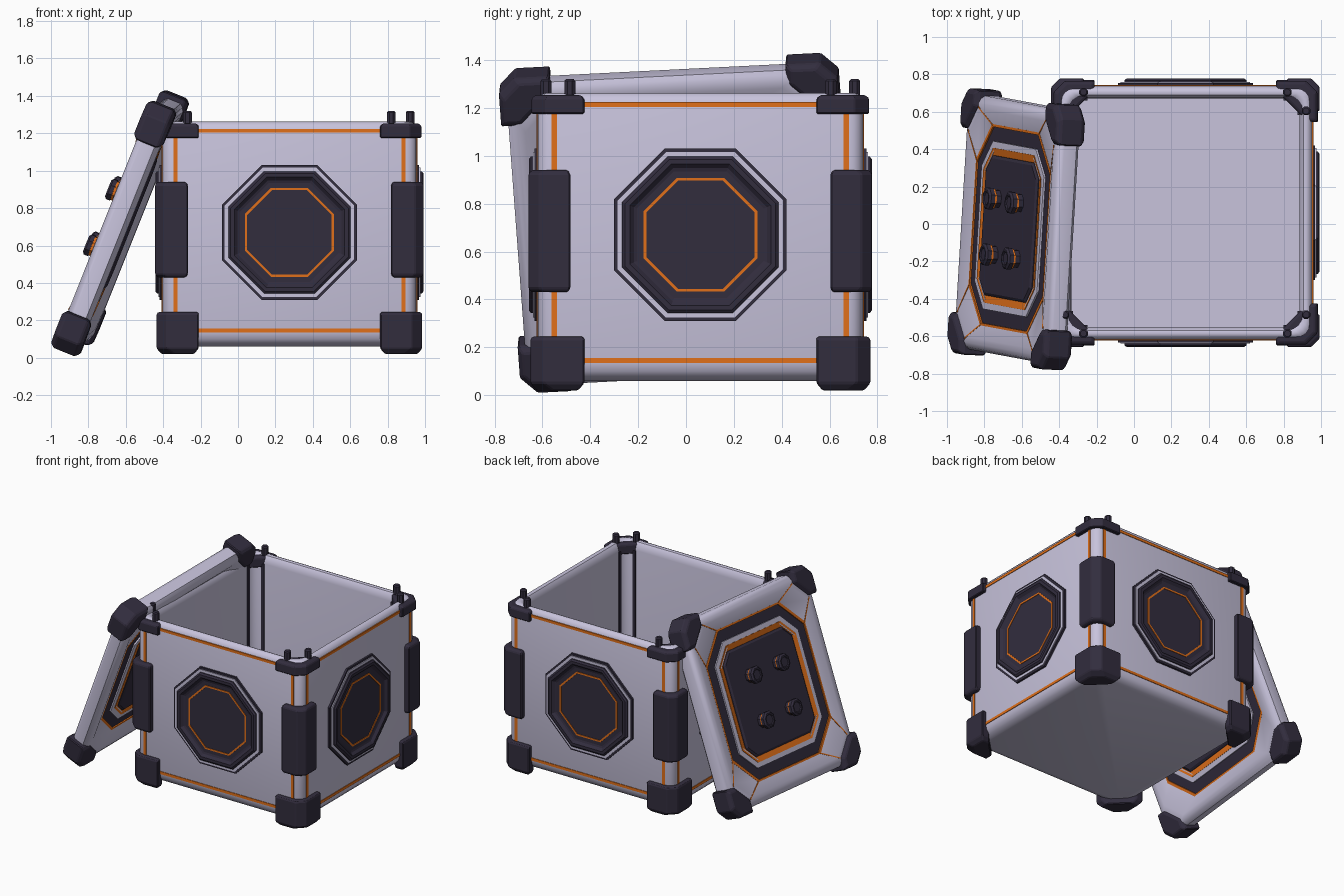
import bpy, bmesh, math
from mathutils import Matrix, Vector

if "Cube" in bpy.data.objects:
    bpy.data.objects.remove(bpy.data.objects["Cube"])


def material(name, col):
    m = bpy.data.materials.new(name)
    m.diffuse_color = (*col, 1)
    m.use_nodes = True
    m.node_tree.nodes["Principled BSDF"].inputs["Base Color"].default_value = m.diffuse_color
    return m


LIGHT = material("pale_shell", (0.58, 0.55, 0.72))
DARK = material("dark_trim", (0.032, 0.026, 0.048))
ORANGE = material("orange_line", (0.75, 0.16, 0.01))
T, R = Matrix.Translation, Matrix.Rotation


def square(half, corner, z, seg=1):
    """Square ring with cut (seg=1) or rounded corners."""
    c, pts = half - corner, []
    for k in range(4):
        for i in range(seg + 1):
            a = k * math.pi / 2 + i / seg * math.pi / 2
            sx, sy = ((1, 1), (-1, 1), (-1, -1), (1, -1))[k]
            pts.append(Vector((sx * c + corner * math.cos(a), sy * c + corner * math.sin(a), z)))
    return pts


def octagon(apothem, z):
    return square(apothem, apothem * (2 - math.sqrt(2)), z)


def bracket(out, arm, inner, cut, z, mid=None):
    """Plan of a corner guard in the +x +y corner."""
    p = [(arm, inner), (inner, arm), (out, arm), (out, out - cut), (out - cut, out), (arm, out)]
    if mid:
        p.insert(1, (mid, mid))
    return [Vector((x, y, z)) for x, y in p]


def loft(name, rings, mat, places=(Matrix(),), closed=False, bevel=0, smooth=False):
    """Skin rings together; repeat the result at every place."""
    bm = bmesh.new()
    for M in places:
        vs = [[bm.verts.new(M @ p) for p in r] for r in rings]
        n = len(vs[0])
        pairs = list(zip(vs, vs[1:])) + ([(vs[-1], vs[0])] if closed else [])
        for a, b in pairs:
            for i in range(n):
                j = (i + 1) % n
                bm.faces.new((a[i], a[j], b[j], b[i]))
        if not closed:
            bm.faces.new(vs[0][::-1])
            bm.faces.new(vs[-1])
    bmesh.ops.recalc_face_normals(bm, faces=bm.faces)
    me = bpy.data.meshes.new(name)
    bm.to_mesh(me)
    bm.free()
    me.materials.append(mat)
    ob = bpy.data.objects.new(name, me)
    bpy.context.collection.objects.link(ob)
    if bevel:
        b = ob.modifiers.new("edge", "BEVEL")
        b.width, b.segments = bevel, 1
    if smooth:
        bpy.ops.object.select_all(action='DESELECT')
        ob.select_set(True)
        bpy.context.view_layer.objects.active = ob
        bpy.ops.object.shade_smooth_by_angle(angle=math.radians(35))
    return ob


def box(sx, sy, sz):
    return [[Vector((x * sx / 2, y * sy / 2, z * sz / 2)) for x, y in ((-1, -1), (1, -1), (1, 1), (-1, 1))]
            for z in (-1, 1)]


def frame(a, b, ca, cb, lo, hi):
    """Rings of a flat square frame between halves a (outer) and b."""
    return [square(a, ca, lo), square(a, ca, hi), square(b, cb, hi), square(b, cb, lo)]


# ---------------- crate ----------------
C = T((0.275, 0.06, 0))
turns = [C @ R(k * math.pi / 2, 4, 'Z') for k in range(4)]
shell = [(.61, .04, .06), (.65, .05, .075), (.672, .06, .1), (.68, .06, .135), (.68, .06, 1.21),
         (.675, .065, 1.237), (.66, .07, 1.257), (.645, .075, 1.262), (.63, .08, 1.257),
         (.615, .08, 1.235), (.61, .08, 1.2), (.61, .08, .1)]
loft("crate_shell", [square(h, c, z, 4) for h, c, z in shell], LIGHT, [C], smooth=True)

# corner guards: foot, middle, top
loft("foot_guards", [bracket(.685, .51, .63, .07, .02), bracket(.71, .485, .655, .055, .05),
                     bracket(.71, .485, .655, .055, .235), bracket(.70, .49, .655, .05, .245)],
     DARK, turns, bevel=.006)
loft("middle_guards", [bracket(.705, .555, .655, .05, .43, .64), bracket(.718, .543, .655, .045, .445, .64),
                       bracket(.718, .543, .655, .045, .925, .64), bracket(.705, .555, .655, .05, .94, .64)],
     DARK, turns, bevel=.006)
loft("top_guards", [bracket(.705, .485, .655, .06, 1.175), bracket(.705, .485, .655, .06, 1.24),
                    bracket(.69, .50, .655, .055, 1.253)], DARK, turns, bevel=.005)

# locating pins on the rim
loft("rim_pins", [octagon(.023, 1.2), octagon(.023, 1.312), octagon(.016, 1.32)], DARK,
     [t @ T(p) for t in turns for p in ((.545, .645, 0), (.645, .545, 0))])

# orange edge lines and dark inner corner lines
loft("upright_lines", box(.022, .012, 1.07), ORANGE,
     [t @ T((x, -.678, .67)) for t in turns for x in (-.61, .61)])
loft("level_lines", box(1.22, .012, .02), ORANGE,
     [t @ T((0, -.678, z)) for t in turns for z in (.145, 1.214)])
loft("inner_corner_lines", box(.022, .016, 1.1), DARK,
     [t @ T((x, -.608, .65)) for t in turns for x in (-.535, .535)])

# octagonal side panels
faces = [t @ T((0, -.68, .67)) @ R(math.pi / 2, 4, 'X') for t in turns]
loft("panel_border", [octagon(.36, -.01), octagon(.36, .014), octagon(.34, .014), octagon(.34, -.01)],
     DARK, faces, closed=True)
loft("panel_ring", [octagon(.346, -.01), octagon(.346, .02), octagon(.32, .02), octagon(.32, -.01)],
     LIGHT, faces, closed=True)
loft("panel_dish", [octagon(a, z) for a, z in ((.327, -.01), (.327, .028), (.315, .037), (.295, .037),
                                               (.278, .02), (.265, .016))], DARK, faces)
loft("panel_line", [octagon(.238, .01), octagon(.238, .02), octagon(.226, .02), octagon(.226, .01)],
     ORANGE, faces, closed=True)

# ---------------- leaning lid ----------------
u = Vector((.06, .997, .05)).normalized()          # along the lid, towards the back
v = Vector((.37, -.067, .926))
v = (v - u * v.dot(u)).normalized()                # up the slope
w = v.cross(u)                                     # outward
L = T((-.63, -.028, .72)) @ Matrix((v, u, w)).transposed().to_4x4()
both = [L, L @ R(math.pi, 4, 'X')]

rim = [(.68, .12, -.045), (.68, .12, .025), (.665, .12, .048), (.64, .125, .06), (.61, .14, .06),
       (.53, .2, .034), (.53, .2, -.034), (.61, .14, -.07), (.64, .125, -.072), (.665, .12, -.062)]
loft("lid_rim", [square(*r) for r in rim], LIGHT, [L], closed=True, smooth=True)
loft("lid_plate", [square(.535, .2, -.03), square(.535, .2, .03)], DARK, [L])
loft("lid_outer_line", frame(.54, .526, .2, .2, .02, .038), ORANGE, both, closed=True)
loft("lid_pale_ring", frame(.45, .40, .14, .12, .02, .04), LIGHT, both, closed=True)
loft("lid_orange_ring", [square(.415, .12, .02), square(.415, .12, .043), square(.37, .09, .034),
                         square(.37, .09, .02)], ORANGE, both, closed=True)
loft("lid_centre_panel", [square(.375, .08, .02), square(.375, .08, .04), square(.36, .07, .05)],
     DARK, both)

# orange seams from the lid's dark band to its corner guards
seams = []
for k in range(4):
    for s in (1, -1):
        a, b = Vector((.535, .335 * s, .036)), Vector((.62, .49 * s, .061))
        rot = (b - a).to_track_quat('X', 'Z').to_matrix().to_4x4()
        seams.append(L @ R(k * math.pi / 2, 4, 'Z') @ T((a + b) / 2) @ rot)
loft("lid_seams", box(.18, .008, .006), ORANGE, seams)

# lid corner guards
lid_turns = [L @ R(k * math.pi / 2, 4, 'Z') for k in range(4)]
loft("lid_guards", [bracket(.69, .52, .63, .07, -.083), bracket(.71, .495, .62, .07, -.06),
                    bracket(.71, .495, .62, .07, .06), bracket(.69, .52, .63, .07, .083)],
     DARK, lid_turns, bevel=.006)

# four knobs
knobs = [L @ T((x, y, 0)) for x in (-.16, .16) for y in (-.15, .15)]
loft("knob_bases", [octagon(.046, .04), octagon(.046, .085)], DARK, knobs)
loft("knob_bands", [octagon(.052, .078), octagon(.052, .09)], ORANGE, knobs)
loft("knob_caps", [octagon(.057, .09), octagon(.057, .112), octagon(.045, .122), octagon(.036, .122),
                   octagon(.032, .115)], DARK, knobs)
